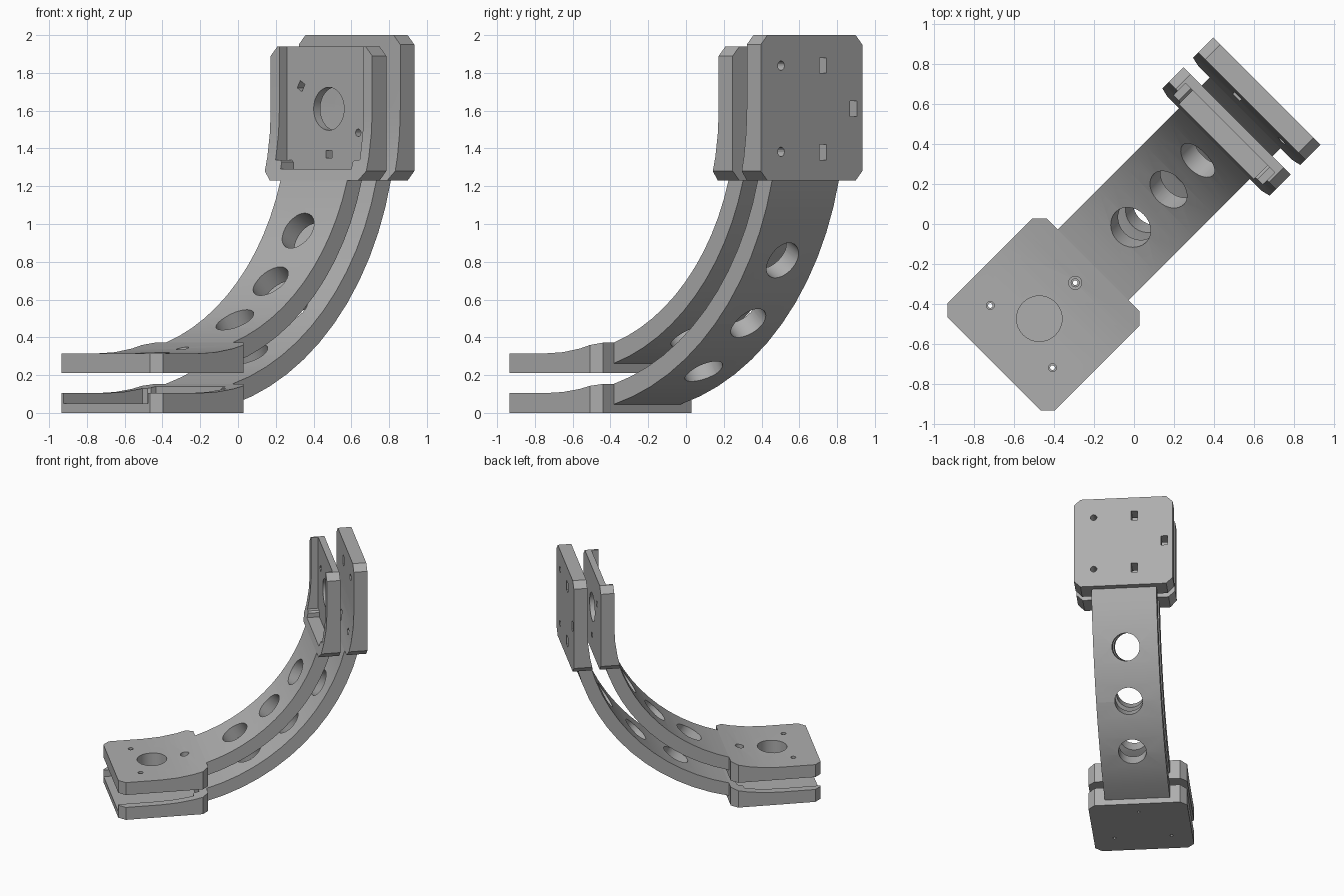
import bpy, bmesh
from math import sin, cos, asin, pi, radians
from mathutils import Matrix, Vector

cube = bpy.data.objects.get("Cube")
if cube:
    bpy.data.objects.remove(cube, do_unlink=True)

grey = bpy.data.materials.new("plain grey")
grey.use_nodes = True
GREY = (0.42, 0.42, 0.42, 1)
grey.diffuse_color = GREY
grey.node_tree.nodes["Principled BSDF"].inputs["Base Color"].default_value = GREY

# Shared layout: x runs along the arm, y across it, before the final 45 degree turn
CU, CZ = -0.67, 1.61          # centre of the bend, also the plate centres
THICK, GAP = 0.105, 0.21      # wall thickness and spacing of the two brackets
END = -0.29                   # plate edge where the arm starts
HALF, ARM = 0.38, 0.25        # half widths of plates and arms
TURN = Matrix.Rotation(pi / 4, 4, 'Z')
# Swaps the foot end with the upright end, mirrored across the bend's diagonal
FLIP = Matrix(((0, 0, -1, 0.94), (0, 1, 0, 0), (-1, 0, 0, 0.94), (0, 0, 0, 1)))


def side_prism(profile, half):
    """Extrude an x-z outline across the width."""
    bm = bmesh.new()
    face = bm.faces.new([bm.verts.new((u, -half, z)) for u, z in profile])
    new = bmesh.ops.extrude_face_region(bm, geom=[face])["geom"]
    bmesh.ops.translate(bm, vec=(0, 2 * half, 0),
                        verts=[g for g in new if isinstance(g, bmesh.types.BMVert)])
    return bm


def upright_edges(bm, test):
    """Edges parallel to z that pass a test on their position."""
    return [e for e in bm.edges
            if (e.verts[0].co - e.verts[1].co).xy.length < 1e-4
            and test(e.verts[0].co)]


def finish(bm, name, matrix):
    bm.transform(matrix)
    bmesh.ops.recalc_face_normals(bm, faces=bm.faces)
    mesh = bpy.data.meshes.new(name)
    bm.to_mesh(mesh)
    bm.free()
    obj = bpy.data.objects.new(name, mesh)
    bpy.context.collection.objects.link(obj)
    mesh.materials.append(grey)
    return obj


def cylinder(radius, matrix, depth=0.5, sides=32):
    bm = bmesh.new()
    bmesh.ops.create_cone(bm, cap_ends=True, segments=sides, radius1=radius,
                          radius2=radius, depth=depth, matrix=matrix)
    return bm


def box(size, matrix):
    bm = bmesh.new()
    bmesh.ops.create_cube(bm, size=1, matrix=matrix @ Matrix.Diagonal((*size, 1)))
    return bm


def at(u, v, z, angle=0):
    return Matrix.Translation((u, v, z)) @ Matrix.Rotation(angle, 4, 'Z')


def polar(radius, degrees, z):
    a = radians(degrees)
    return at(CU + radius * cos(a), radius * sin(a), z, a)


def carve(obj, cutters, matrix):
    """Subtract each cutter, then shade the result."""
    bpy.ops.object.select_all(action='DESELECT')
    bpy.context.view_layer.objects.active = obj
    obj.select_set(True)
    for bm in cutters:
        cutter = finish(bm, "cutter", matrix)
        cutter.hide_render = True
        mod = obj.modifiers.new("cut", 'BOOLEAN')
        mod.operation = 'DIFFERENCE'
        mod.solver = 'EXACT'
        mod.object = cutter
        bpy.ops.object.modifier_apply(modifier=mod.name)
        bpy.data.objects.remove(cutter, do_unlink=True)
    bpy.ops.object.shade_smooth_by_angle(angle=radians(20))


def plate(name, level, far, matrix, cutters):
    """Flat on the outside, following the bend on the inside, corners clipped."""
    radius = CZ - level - THICK
    top = asin((END - CU) / radius)
    curve = [(CU + radius * sin(top * i / 3), CZ - radius * cos(top * i / 3))
             for i in range(4)]
    outline = [(far, level), (END, level)] + curve[::-1] + [(far, level + THICK)]
    bm = side_prism(outline, HALF)
    corners = upright_edges(bm, lambda c: True)
    bmesh.ops.bevel(bm, geom=corners, offset=0.05, segments=1, affect='EDGES')
    carve(finish(bm, name, matrix), cutters, matrix)


def pocket(level):
    """Recess open at the far end, rounded at the closed end."""
    bm = box((0.9, 0.63, 0.3), at(-0.80, 0, level + 0.05 + 0.15))
    inner = upright_edges(bm, lambda c: c.x > -0.5)
    bmesh.ops.bevel(bm, geom=inner, offset=0.05, segments=5, affect='EDGES')
    return bm


def arm(name, level):
    """Quarter bend between the plate edges with three radial holes."""
    def arc(radius, steps=12):
        start = asin((END - CU) / radius)
        span = pi / 2 - 2 * start
        return [(CU + radius * sin(start + span * i / steps),
                 CZ - radius * cos(start + span * i / steps))
                for i in range(steps + 1)]
    outer = CZ - level
    bm = side_prism(arc(outer) + arc(outer - THICK)[::-1], ARM)
    holes = []
    for degrees in (30, 45, 60):
        a = radians(degrees)
        mid = outer - THICK / 2
        place = Matrix.Translation((CU + mid * sin(a), 0, CZ - mid * cos(a)))
        holes.append(cylinder(0.107, place @ Matrix.Rotation(-a, 4, 'Y')))
    carve(finish(bm, name, TURN), holes, TURN)


FOOT, UPRIGHT = TURN, TURN @ FLIP
BIG = 0.114

# Arms
arm("outer_arm", 0)
arm("inner_arm", GAP)

# Lower foot plate: pocket and three pin holes
plate("lower_foot_plate", 0, -0.99, FOOT,
      [pocket(0)] + [cylinder(0.012, polar(0.254, d, 0), sides=12)
                     for d in (0, 120, 240)])

# Upper foot plate: centre hole, screw holes and one countersink
plate("upper_foot_plate", GAP, -0.99, FOOT,
      [cylinder(BIG, at(CU, 0, GAP))]
      + [cylinder(0.02, polar(0.254, d, GAP), sides=16) for d in (0, 120, 240)]
      + [cylinder(0.033, polar(0.254, 0, GAP + 0.16), depth=0.16, sides=20)])

# Inner upright plate: pocket, centre hole, screw holes and radial slots
plate("inner_upright_plate", GAP, -1.0, UPRIGHT,
      [pocket(GAP), cylinder(BIG, at(CU, 0, GAP))]
      + [cylinder(0.02, polar(0.254, d, GAP), sides=16) for d in (60, 180, 300)]
      + [box((0.04, 0.045, 0.5), polar(0.24, d, GAP)) for d in (0, 120, 240)])

# Outer upright plate: centre hole, four screw holes and three slots
plate("outer_upright_plate", 0, -1.06, UPRIGHT,
      [cylinder(BIG, at(CU, 0, 0))]
      + [cylinder(0.025, at(CU + i * 0.228, j * 0.228, 0), sides=16)
         for i in (-1, 1) for j in (-1, 1)]
      + [box((0.08, 0.05, 0.5), at(CU + u, v, 0))
         for u, v in ((-0.23, 0.086), (0.23, 0.086), (0, 0.314))])
